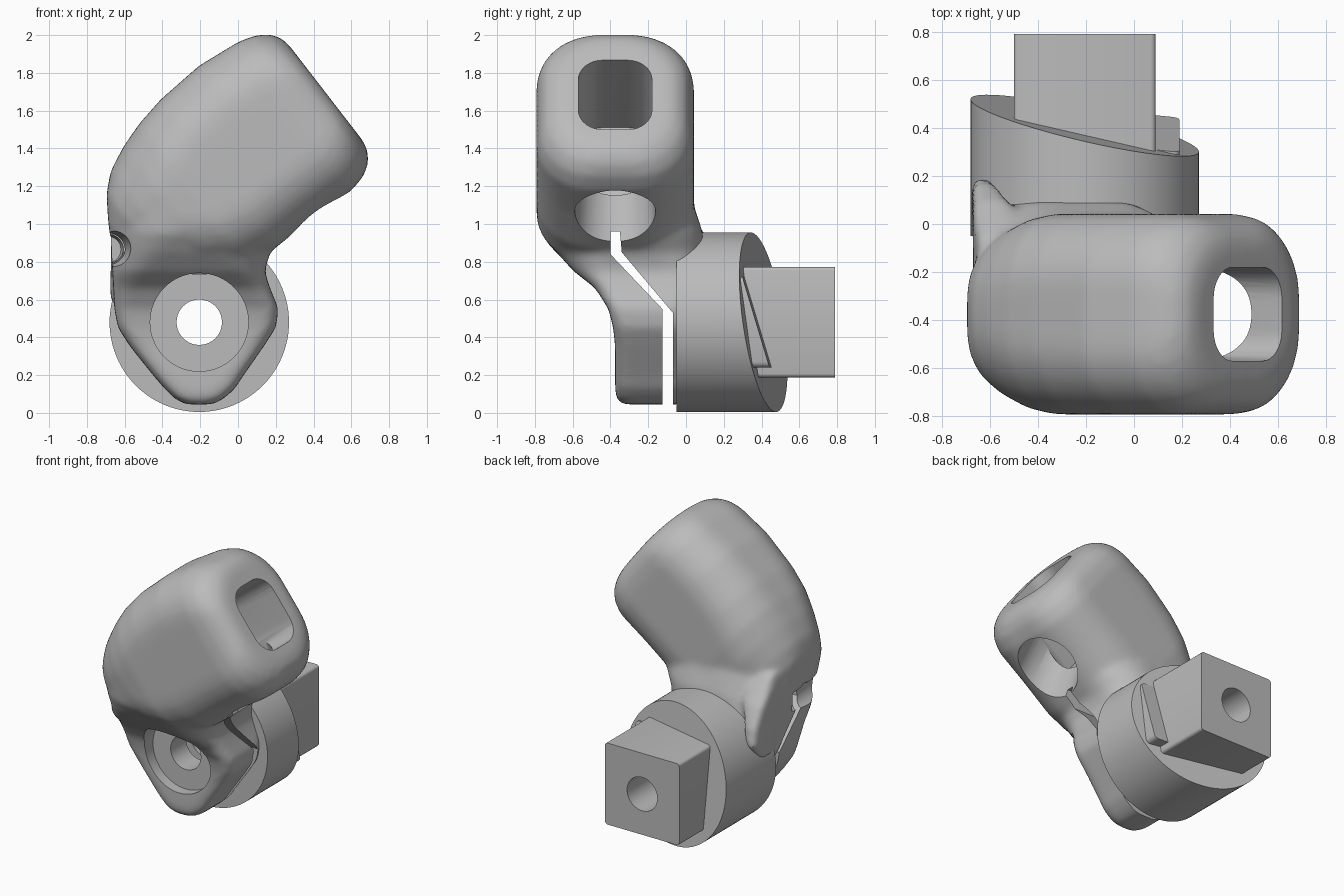
import bpy, bmesh, math
from mathutils import Vector, Matrix

if "Cube" in bpy.data.objects:
    bpy.data.objects.remove(bpy.data.objects["Cube"])

grey = bpy.data.materials.new("plain grey")
grey.use_nodes = True
grey.diffuse_color = (0.5, 0.5, 0.5, 1)
grey.node_tree.nodes["Principled BSDF"].inputs["Base Color"].default_value = grey.diffuse_color

TILT = math.radians(37.7)
AXIS = Vector((math.cos(TILT), 0, math.sin(TILT)))    # along the head
UP = Vector((-math.sin(TILT), 0, math.cos(TILT)))     # across the head
SIDE = Vector((0, 1, 0))
X, Z = Vector((1, 0, 0)), Vector((0, 0, 1))
MID_Y = -0.375
PIN = (-0.205, 0, 0.48)


def finish(name, bm):
    bmesh.ops.recalc_face_normals(bm, faces=bm.faces)
    mesh = bpy.data.meshes.new(name)
    bm.to_mesh(mesh)
    bm.free()
    mesh.materials.append(grey)
    ob = bpy.data.objects.new(name, mesh)
    bpy.context.collection.objects.link(ob)
    return ob


def activate(ob):
    bpy.ops.object.select_all(action="DESELECT")
    ob.select_set(True)
    bpy.context.view_layer.objects.active = ob


def modify(ob, kind, **settings):
    mod = ob.modifiers.new(kind.lower(), kind)
    for key, value in settings.items():
        setattr(mod, key, value)
    activate(ob)
    bpy.ops.object.modifier_apply(modifier=mod.name)


def cut(ob, cutter):
    modify(ob, "BOOLEAN", operation="DIFFERENCE", solver="EXACT", object=cutter)
    bpy.data.objects.remove(cutter)


def rounded_ring(a0, a1, b0, b1, r, steps=8):
    """Rounded rectangle as 2D points."""
    r = min(r, (a1 - a0) * 0.49, (b1 - b0) * 0.49)
    corners = [(a1 - r, b1 - r), (a0 + r, b1 - r), (a0 + r, b0 + r), (a1 - r, b0 + r)]
    return [(a + r * math.cos((q + k / steps) * math.pi / 2),
             b + r * math.sin((q + k / steps) * math.pi / 2))
            for q, (a, b) in enumerate(corners) for k in range(steps + 1)]


def loft(bm, sections, along, across):
    """Join rounded sections (position, across range, y range, radius)."""
    rings = [[bm.verts.new(along * s[0] + across * a + SIDE * b)
              for a, b in rounded_ring(*s[1:])] for s in sections]
    n = len(rings[0])
    for low, high in zip(rings, rings[1:]):
        for i in range(n):
            j = (i + 1) % n
            bm.faces.new((low[i], low[j], high[j], high[i]))
    bm.faces.new(rings[0])
    bm.faces.new(rings[-1])


def rod(name, start, end, r1, r2=None, sides=64):
    start, end = Vector(start), Vector(end)
    d = end - start
    place = Matrix.Translation((start + end) / 2) @ d.to_track_quat("Z", "Y").to_matrix().to_4x4()
    bm = bmesh.new()
    bmesh.ops.create_cone(bm, cap_ends=True, segments=sides, radius1=r1,
                          radius2=r2 or r1, depth=d.length, matrix=place)
    return finish(name, bm)


def pin_rod(name, y0, y1, r, sides=64):
    return rod(name, (PIN[0], y0, PIN[2]), (PIN[0], y1, PIN[2]), r, sides=sides)


def box(name, low, high, bevel):
    """Box with its edges along y rounded."""
    low, high = Vector(low), Vector(high)
    bm = bmesh.new()
    bmesh.ops.create_cube(bm, size=1, matrix=Matrix.Translation((low + high) / 2)
                          @ Matrix.Diagonal((*(high - low), 1)))
    edges = [e for e in bm.edges if abs((e.verts[0].co - e.verts[1].co).y) > 0.1]
    bmesh.ops.bevel(bm, geom=edges, offset=bevel, segments=3, profile=0.5, affect="EDGES")
    return finish(name, bm)


def slice_back(ob, y, normal):
    """Trim the back with a slanted plane through the pin axis."""
    bm = bmesh.new()
    bm.from_mesh(ob.data)
    bmesh.ops.bisect_plane(bm, geom=bm.verts[:] + bm.edges[:] + bm.faces[:],
                           plane_co=(PIN[0], y, PIN[2]), plane_no=normal, clear_outer=True)
    bmesh.ops.holes_fill(bm, edges=[e for e in bm.edges if e.is_boundary])
    bm.to_mesh(ob.data)
    bm.free()


# Tilted rounded head, blended into the neck and clamp lug
head = [(u, lo, hi, MID_Y - h, MID_Y + h, r) for u, lo, hi, h, r in [
    (0.0, 0.98, 1.09, 0.12, 0.1), (0.08, 0.93, 1.23, 0.22, 0.2), (0.16, 0.87, 1.345, 0.3, 0.26),
    (0.25, 0.77, 1.425, 0.355, 0.32), (0.38, 0.66, 1.485, 0.4, 0.35), (0.52, 0.595, 1.53, 0.417, 0.33),
    (0.69, 0.57, 1.563, 0.417, 0.31), (0.96, 0.575, 1.58, 0.417, 0.3), (1.2, 0.565, 1.553, 0.417, 0.3),
    (1.29, 0.585, 1.527, 0.402, 0.3), (1.355, 0.625, 1.485, 0.37, 0.3), (1.392, 0.68, 1.435, 0.32, 0.28),
    (1.404, 0.74, 1.38, 0.27, 0.25)]]
neck = [
    (1.25, -0.5, 0.2, -0.6, -0.1, 0.2), (1.1, -0.685, 0.3, -0.78, 0.04, 0.38),
    (0.95, -0.675, 0.25, -0.755, 0.09, 0.34), (0.85, -0.67, 0.17, -0.685, 0.1, 0.27),
    (0.75, -0.665, 0.14, -0.595, 0.1, 0.17), (0.66, -0.66, 0.17, -0.48, 0.09, 0.1),
    (0.55, -0.655, 0.215, -0.41, 0, 0.08), (0.45, -0.635, 0.2, -0.385, 0, 0.08),
    (0.35, -0.57, 0.135, -0.375, 0, 0.08), (0.2, -0.45, 0.03, -0.375, 0, 0.08),
    (0.13, -0.39, -0.015, -0.375, 0, 0.08), (0.08, -0.34, -0.07, -0.37, 0, 0.08),
    (0.045, -0.28, -0.13, -0.34, 0, 0.06)]
# Tongue that runs from the neck onto the side of the hub
tongue = [(1.12, -0.65, -0.45, -0.3, -0.05, 0.05), (0.95, -0.67, -0.5, -0.25, 0.1, 0.05),
          (0.82, -0.672, -0.56, -0.1, 0.17, 0.04), (0.7, -0.675, -0.59, -0.05, 0.19, 0.03),
          (0.58, -0.675, -0.6, -0.05, 0.1, 0.03)]
bm = bmesh.new()
loft(bm, head, AXIS, UP)
loft(bm, neck, Z, X)
loft(bm, tongue, Z, X)
body = finish("head_and_clamp", bm)
modify(body, "REMESH", mode="VOXEL", voxel_size=0.02)
modify(body, "SMOOTH", factor=0.5, iterations=10)

# Channel from the end face, bending out through the underside
bm = bmesh.new()
loft(bm, [(u, 0.81, 1.275, -0.57, -0.18, 0.13) for u in (0.82, 1.6)], AXIS, UP)
cut(body, finish("channel_cutter", bm))
mouth = SIDE * MID_Y
cut(body, rod("outlet_cutter", mouth + AXIS * 0.94 + UP * 0.45,
              mouth + AXIS * 1.1 + UP * 1.0, 0.225, 0.18))

# Clamp slit that runs down between the two lugs
slit = [(-0.125, -0.1), (-0.125, 0.55), (-0.4, 0.84), (-0.4, 0.96),
        (-0.35, 0.96), (-0.34, 0.85), (-0.07, 0.53), (-0.07, -0.1)]
bm = bmesh.new()
face = bm.faces.new([bm.verts.new((-1, y, z)) for y, z in slit])
swept = bmesh.ops.extrude_face_region(bm, geom=[face])["geom"]
bmesh.ops.translate(bm, vec=(2, 0, 0), verts=[v for v in swept if isinstance(v, bmesh.types.BMVert)])
cut(body, finish("slit_cutter", bm))

# Flared bite at the side of the slit, screw recess and pin bore
cut(body, rod("bite_cutter", (-0.67, -0.8, 0.865), (-0.69, -0.25, 0.865), 0.125, 0.07))
cut(body, pin_rod("recess_cutter", -1, -0.3, 0.26))
cut(body, pin_rod("bore_cutter", -1, 1, 0.12))

# Round hub with a slanted back, and a raised collar beside the block
hub = pin_rod("hub", -0.05, 0.9, 0.475, sides=96)
slice_back(hub, 0.41, (0.23, 1, 0.14))
collar = box("collar", (-0.2, 0.1, 0.24), (0.19, 0.9, 0.72), 0.03)
slice_back(collar, 0.41, (0.1, 1, 0.3))

# Square drive block at the back
block = box("square_block", (-0.5, 0.15, 0.188), (0.09, 0.79, 0.773), 0.02)
for ob in (hub, collar, block):
    cut(ob, pin_rod("through_bore_cutter", -1, 1, 0.12))

for ob in (body, hub, collar, block):
    activate(ob)
    bpy.ops.object.shade_smooth_by_angle(angle=math.radians(32))
